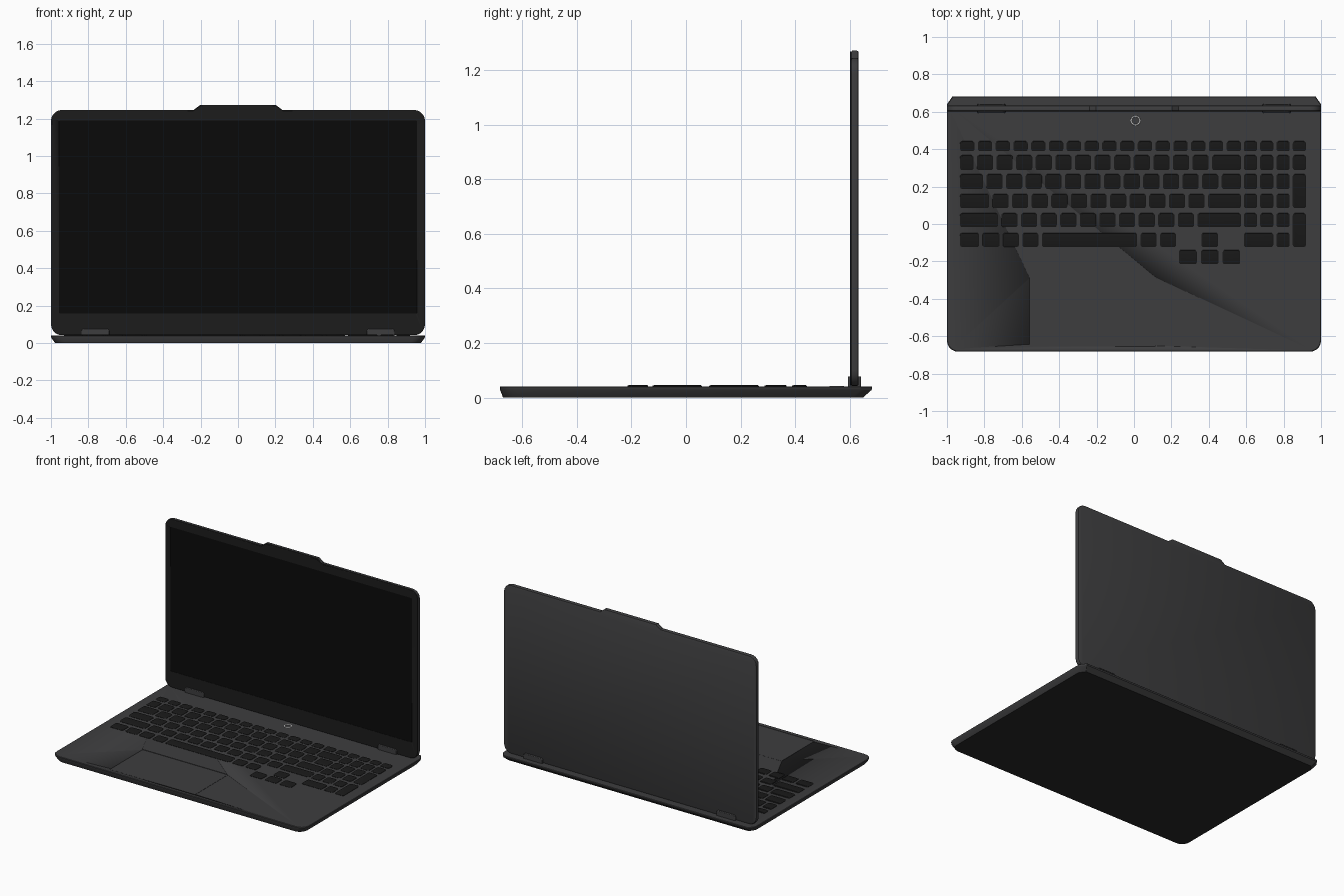
import bpy, bmesh
from math import cos, sin, pi

if "Cube" in bpy.data.objects:
    bpy.data.objects.remove(bpy.data.objects["Cube"])


def material(name, v, tint=0.0):
    m = bpy.data.materials.new(name)
    m.diffuse_color = (v, v, v + tint, 1)
    m.use_nodes = True
    m.node_tree.nodes["Principled BSDF"].inputs["Base Color"].default_value = m.diffuse_color
    return m


DECK = material("deck_grey", 0.047, 0.002)
BOTTOM = material("bottom_grey", 0.022)
DARK = material("bezel_black", 0.012)
KEY = material("key_black", 0.010)
GLASS = material("screen_black", 0.003)
LIGHT = material("ring_light", 0.6)


def rounded(x0, x1, y0, y1, r, n=5):
    """Counter-clockwise rounded rectangle starting at the lower left corner."""
    pts = []
    corners = [(x0 + r, y0 + r, 2), (x1 - r, y0 + r, 3), (x1 - r, y1 - r, 0), (x0 + r, y1 - r, 1)]
    for cx, cy, q in corners:
        for i in range(n + 1):
            a = (q + i / n) * pi / 2
            pts.append((cx + r * cos(a), cy + r * sin(a)))
    return pts


def add_loft(bm, rings):
    vs = [[bm.verts.new(p) for p in ring] for ring in rings]
    n = len(vs[0])
    for a, b in zip(vs, vs[1:]):
        for i in range(n):
            bm.faces.new((a[i], a[(i + 1) % n], b[(i + 1) % n], b[i]))
    bm.faces.new(vs[0][::-1])
    bm.faces.new(vs[-1])


def finish(name, bm, mat, bevel=0):
    bmesh.ops.recalc_face_normals(bm, faces=bm.faces)
    me = bpy.data.meshes.new(name)
    bm.to_mesh(me)
    bm.free()
    ob = bpy.data.objects.new(name, me)
    bpy.context.collection.objects.link(ob)
    me.materials.append(mat)
    if bevel:
        b = ob.modifiers.new("bevel", 'BEVEL')
        b.width, b.segments, b.limit_method = bevel, 2, 'ANGLE'
    bpy.ops.object.select_all(action='DESELECT')
    bpy.context.view_layer.objects.active = ob
    ob.select_set(True)
    bpy.ops.object.shade_smooth_by_angle()
    return ob


def loft(name, rings, mat, bevel=0):
    bm = bmesh.new()
    add_loft(bm, rings)
    return finish(name, bm, mat, bevel)


def flat(pts, z):
    return [(x, y, z) for x, y in pts]


def upright(pts, y):
    return [(x, y, z) for x, z in pts]


def cut(ob, cutter):
    cutter.hide_render = True
    m = ob.modifiers.new("cut", 'BOOLEAN')
    m.operation, m.object, m.solver = 'DIFFERENCE', cutter, 'EXACT'
    bpy.context.view_layer.objects.active = ob
    bpy.ops.object.modifier_apply(modifier=m.name)
    bpy.data.objects.remove(cutter)


# Base: rounded front corners, chamfered rear corners, tapering downwards
TOP = 0.041


def base_ring(z, side, front, back):
    pts = rounded(-1, 1, -0.683, 0.683, 0.06)[:12] + [(1, 0.64), (0.97, 0.683), (-0.97, 0.683), (-1, 0.64)]
    return [(x * (1 - side), y * (1 - back / 0.683) if y > 0 else y * (1 - front / 0.683), z) for x, y in pts]


base = loft("base", [base_ring(0, 0.022, 0.012, 0.034), base_ring(0.028, 0.002, 0.001, 0.002),
                     base_ring(TOP - 0.003, 0, 0, 0), base_ring(TOP, 0.003, 0.003, 0.003)], DECK)
base.data.materials.append(BOTTOM)
for p in base.data.polygons:
    if p.normal.z < -0.9:
        p.material_index = 1

# Touchpad sitting in a thin gap
cut(base, loft("pad_cutter", [flat(rounded(-0.56, 0.12, -0.655, -0.28, 0.012), z) for z in (TOP - 0.005, 0.1)], DECK))
loft("touchpad", [flat(rounded(-0.557, 0.117, -0.652, -0.283, 0.010), z) for z in (TOP - 0.006, TOP - 0.001)], DECK)

# Power button ring
bpy.ops.mesh.primitive_torus_add(major_radius=0.023, minor_radius=0.004, major_segments=32,
                                 minor_segments=8, location=(0.008, 0.553, TOP))
ring = bpy.context.object
ring.name = "power_button_ring"
ring.scale.z = 0.5
ring.data.materials.append(LIGHT)
bpy.ops.object.shade_smooth_by_angle()

# Keyboard: rows of tapered keys
ROWS = [(0.389, 0.443), (0.288, 0.368), (0.187, 0.267), (0.085, 0.161),
        (-0.017, 0.058), (-0.123, -0.048), (-0.215, -0.139)]
LEFT, RIGHT, GAP = -0.93, 0.572, 0.018


def add_key(bm, x0, x1, y0, y1):
    t = 0.005
    low = rounded(x0, x1, y0, y1, 0.012, 3)
    high = rounded(x0 + t, x1 - t, y0 + t * 1.4, y1 - t * 0.6, 0.010, 3)
    add_loft(bm, [flat(low, TOP - 0.002), flat(low, TOP + 0.002), flat(high, TOP + 0.005)])


def run(x, widths):
    """Key spans from a list of widths, laid left to right."""
    spans = []
    for w in widths:
        spans.append((x, x + w))
        x += w + GAP
    return spans


def letters(first, count, end):
    """Wide first key, equal letter keys, last key filling up to the right edge."""
    pitch = 0.1048
    start = LEFT + first + GAP
    keys = [(start + i * pitch, start + i * pitch + pitch - GAP) for i in range(count)]
    return [(LEFT, LEFT + first)] + keys + [(start + count * pitch, end)]


main_rows = [
    run(LEFT, [(RIGHT - LEFT + GAP) / 16 - GAP] * 16),
    letters(0.072, 12, RIGHT),
    letters(0.123, 12, RIGHT),
    letters(0.155, 11, RIGHT),
    letters(0.203, 10, RIGHT),
    run(LEFT, [0.102, 0.091, 0.086, 0.086, 0.510, 0.086, 0.086]) + [(0.36, 0.45)],
    [(0.24, 0.336), (0.358, 0.452), (0.474, 0.568)],
]
for i, (spans, (y0, y1)) in enumerate(zip(main_rows, ROWS)):
    bm = bmesh.new()
    for x0, x1 in spans:
        add_key(bm, x0, x1, y0, y1)
    finish(f"key_row_{i + 1}", bm, KEY)

# Number pad with tall plus and enter keys and a wide zero
bm = bmesh.new()
cols = [(0.587 + i * 0.0872, 0.587 + i * 0.0872 + 0.071) for i in range(4)]
for r in range(5):
    for c in range(4 if r < 2 else 3):
        add_key(bm, *cols[c], *ROWS[r])
add_key(bm, cols[0][0], cols[1][1], *ROWS[5])
add_key(bm, *cols[2], *ROWS[5])
for r in (2, 4):
    add_key(bm, *cols[3], ROWS[r + 1][0], ROWS[r][1])
finish("number_pad", bm, KEY)


# Lid outline with the raised camera tab on the top edge
def lid_outline(s):
    p = rounded(-1 + s, 1 - s, 0.042 + s, 1.246 - s, 0.058 - s)
    tab = [(0.238, 1.246 - s), (0.203, 1.272 - s), (-0.203, 1.272 - s), (-0.238, 1.246 - s)]
    return p[:18] + tab + p[18:]


loft("lid_shell", [upright(lid_outline(s), y) for s, y in
                   ((0, 0.609), (0, 0.627), (0.002, 0.631), (0.006, 0.633))], DECK)
bezel = loft("screen_bezel", [upright(lid_outline(s), y) for s, y in
                              ((0.005, 0.601), (0.002, 0.603), (0.002, 0.610))], DARK)
view = rounded(-0.957, 0.957, 0.158, 1.19, 0.008, 3)
cut(bezel, loft("screen_cutter", [upright(view, y) for y in (0.55, 0.604)], DARK))
loft("screen", [upright(view, y) for y in (0.6025, 0.606)], GLASS)

# Hinges clasping the lid's lower edge
for side, label in ((-1, "left"), (1, "right")):
    x = side * 0.763
    prof = [(x - 0.075, 0.036), (x + 0.075, 0.036), (x + 0.075, 0.068),
            (x + 0.065, 0.078), (x - 0.065, 0.078), (x - 0.075, 0.068)]
    loft(f"hinge_{label}", [upright(prof, y) for y in (0.594, 0.642)], DECK, 0.004)
